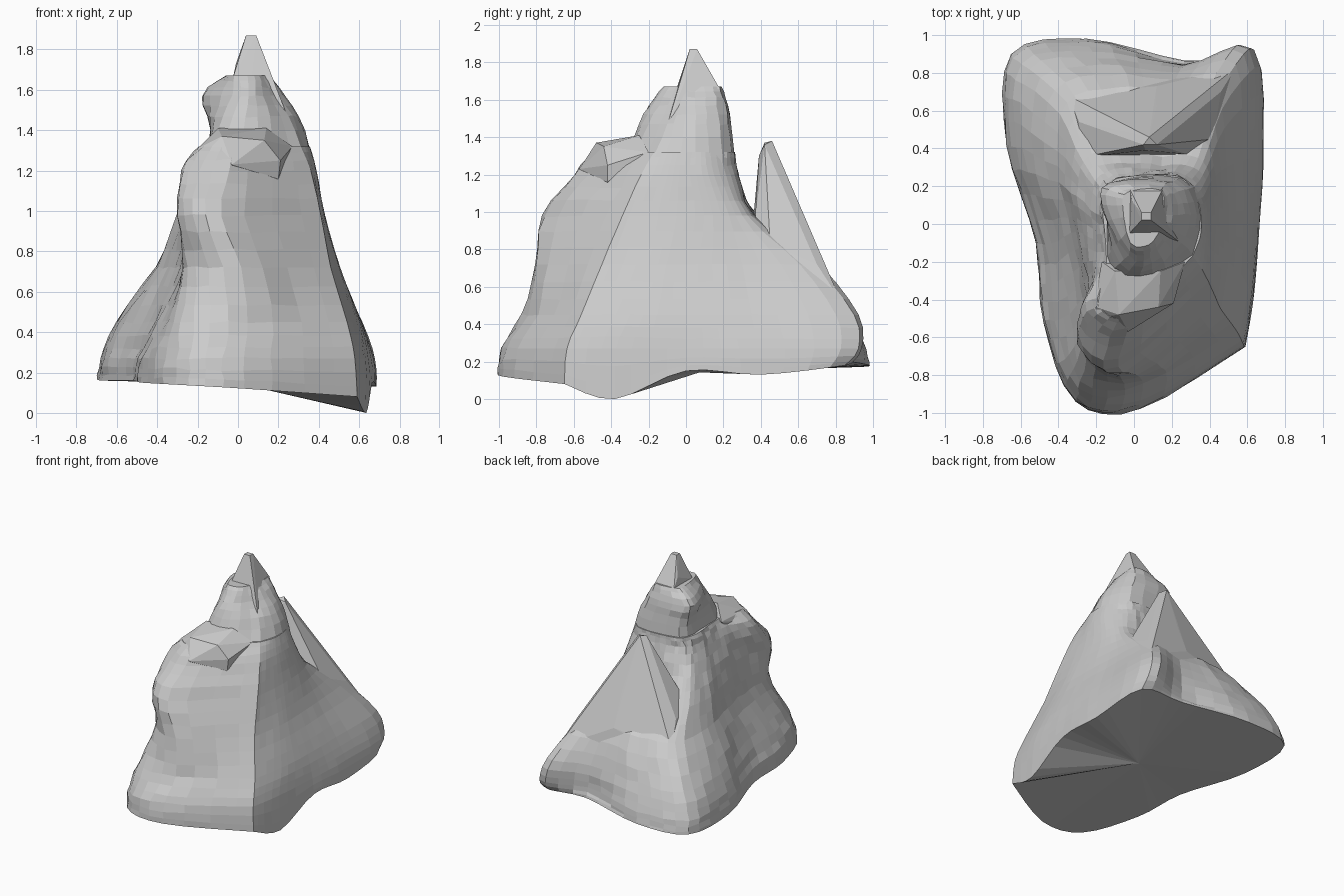
import bpy, bmesh, random
from mathutils import Vector

if "Cube" in bpy.data.objects:
    bpy.data.objects.remove(bpy.data.objects["Cube"])

random.seed(4)


def finish(bm, name):
    bmesh.ops.recalc_face_normals(bm, faces=bm.faces)
    mesh = bpy.data.meshes.new(name)
    bm.to_mesh(mesh)
    bm.free()
    ob = bpy.data.objects.new(name, mesh)
    bpy.context.collection.objects.link(ob)
    return ob


def spline(pts, steps):
    """Points along an open Catmull-Rom curve through pts."""
    n, out = len(pts), []
    for i in range(n - 1):
        a, b, c, d = (pts[max(0, min(n - 1, i + k))] for k in (-1, 0, 1, 2))
        for s in range(steps):
            t = s / steps
            out.append(0.5 * (2 * b + (c - a) * t + (2 * a - 5 * b + 4 * c - d) * t * t
                              + (3 * b - a - 3 * c + d) * t ** 3))
    return out + [pts[-1].copy()]


def loft(name, rings, around, up, rough):
    """Rock skin through stacked outlines; the first point of each ring is a crease."""
    ribs = [spline(list(r), up) for r in zip(*rings)]
    rows = [spline(list(r) + [r[0]], around)[:-1] for r in zip(*ribs)]
    bm = bmesh.new()
    grid = []
    for k, row in enumerate(rows):
        amp = rough if 0 < k < len(rows) - 1 else 0
        line = []
        for p in row:
            # the long right-hand wall stays smooth
            a = amp * (0.15 if p.x > 0.3 else 1)
            line.append(bm.verts.new(p + Vector([random.uniform(-a, a) for _ in range(3)])))
        grid.append(line)
    n = len(grid[0])
    for lo, hi in zip(grid, grid[1:]):
        for i in range(n):
            j = (i + 1) % n
            bm.faces.new((lo[i], lo[j], hi[j], hi[i]))
    caps = [bm.faces.new(row) for row in (grid[0], grid[-1])]
    bmesh.ops.poke(bm, faces=caps)
    return finish(bm, name)


def hull(name, pts):
    """Angular chunk of rock wrapped around a few corner points."""
    bm = bmesh.new()
    for p in pts:
        bm.verts.new(p)
    bmesh.ops.convex_hull(bm, input=bm.verts)
    bmesh.ops.delete(bm, geom=[v for v in bm.verts if not v.link_faces], context='VERTS')
    return finish(bm, name)


def ring(z, outline):
    return [Vector((x, y, z)) for x, y in outline]


# Main body: outlines start at the front-right crease, run along the right wall,
# the back, the left side with its valley, and the front
base = [(.59, -.65), (.635, -.38), (.665, 0), (.685, .4), (.65, .94), (.27, .865), (-.25, .98),
        (-.65, .9), (-.675, .42), (-.52, -.1), (-.48, -.52), (-.31, -.94), (.03, -.98)]
foot_z = [.08, 0, .15, .13, .2, .2, .18, .17, .16, .16, .15, .14, .12]
foot = [Vector((x, y, z)) for (x, y), z in zip(base, foot_z)]
foot[4] = Vector((.64, .85, .18))
hip = [(.54, -.56), (.59, -.3), (.61, 0), (.61, .35), (.58, .9), (.25, .83), (-.2, .88),
       (-.55, .82), (-.59, .4), (-.44, -.1), (-.38, -.5), (-.28, -.83), (.05, -.85)]
waist = [(.46, -.45), (.5, -.2), (.505, 0), (.49, .3), (.44, .68), (.2, .7), (-.1, .72),
         (-.36, .64), (-.41, .3), (-.33, -.05), (-.27, -.4), (-.25, -.67), (.01, -.8)]
chest = [(.41, -.34), (.425, -.15), (.43, .05), (.41, .23), (.34, .35), (.15, .36), (-.08, .38),
         (-.25, .36), (-.3, .2), (-.27, -.05), (-.24, -.35), (-.295, -.63), (-.08, -.76)]
shoulder = [(.36, -.24), (.38, -.1), (.39, .02), (.37, .15), (.28, .26), (.13, .28), (-.05, .27),
            (-.16, .23), (-.2, .1), (-.19, -.1), (-.21, -.28), (-.275, -.49), (-.05, -.59)]
ledge_top = [(.31, -.17), (.35, -.07), (.355, .03), (.335, .13), (.26, .24), (.13, .262), (-.04, .25),
             (-.12, .22), (-.165, .1), (-.15, -.1), (-.15, -.25), (-.19, -.43), (-.02, -.49)]
loft("rock_body",
     [foot, ring(.27, [(x * .98, y * .98) for x, y in base]), ring(.45, hip), ring(.72, waist),
      ring(.98, chest), ring(1.2, shoulder), ring(1.32, ledge_top)], 4, 3, .007)

# Upper crag with the knob on its left side
loft("upper_crag", [
    ring(1.12, [(.38, -.25), (.39, .05), (.29, .25), (-.12, .23), (-.17, 0), (-.14, -.3), (.1, -.36)]),
    ring(1.4, [(.28, -.13), (.332, .05), (.23, .235), (-.09, .22), (-.14, .06), (-.1, -.23), (.1, -.27)]),
    ring(1.57, [(.19, -.06), (.235, .05), (.17, .21), (-.13, .21), (-.17, .1), (-.03, -.17), (.09, -.18)]),
    ring(1.67, [(.14, -.03), (.155, .05), (.14, .18), (-.03, .17), (-.06, .1), (-.02, -.1), (.08, -.11)]),
], 3, 3, .005)

# Pointed summit
hull("summit", [
    (.04, .02, 1.87), (.09, .02, 1.87), (.04, .06, 1.87), (.09, .06, 1.87),
    (-.025, -.05, 1.66), (.16, -.04, 1.66), (-.01, .12, 1.73), (.13, .12, 1.73),
    (-.02, .18, 1.66), (.15, .18, 1.66), (.26, -.11, 1.43), (.05, -.1, 1.5)])

# Overhanging front ledge
hull("front_ledge", [
    (-.23, -.5, 1.22), (-.2, -.44, 1.31), (-.08, -.48, 1.37), (.13, -.44, 1.35),
    (.21, -.42, 1.25), (.2, -.42, 1.16), (-.03, -.57, 1.23), (-.1, -.25, 1.41),
    (.14, -.25, 1.41), (-.17, -.2, 1.3), (.27, -.2, 1.32), (-.2, -.4, 1.1), (.1, -.38, 1.05)])

# Back fin, split from the crag by a deep notch
hull("back_fin", [
    (.05, .42, 1.37), (.12, .42, 1.36), (.08, .46, 1.38), (.06, .39, 1.3),
    (.42, .45, .83), (-.29, .35, .85), (.28, .37, .97), (.1, .53, 1.2),
    (.12, .63, .98), (-.29, .54, .85), (-.35, .68, .67), (.46, .7, .72),
    (.12, .73, .74), (.54, .83, .52), (-.36, .7, .6), (.0, .5, .6)])

# Weld the chunks into one solid rock
body = bpy.data.objects["rock_body"]
for part in ("upper_crag", "summit", "front_ledge", "back_fin"):
    tool = bpy.data.objects[part]
    mod = body.modifiers.new("weld_" + part, 'BOOLEAN')
    mod.operation, mod.solver, mod.object = 'UNION', 'EXACT', tool
    bpy.context.view_layer.objects.active = body
    bpy.ops.object.modifier_apply(modifier=mod.name)
    bpy.data.objects.remove(tool)
